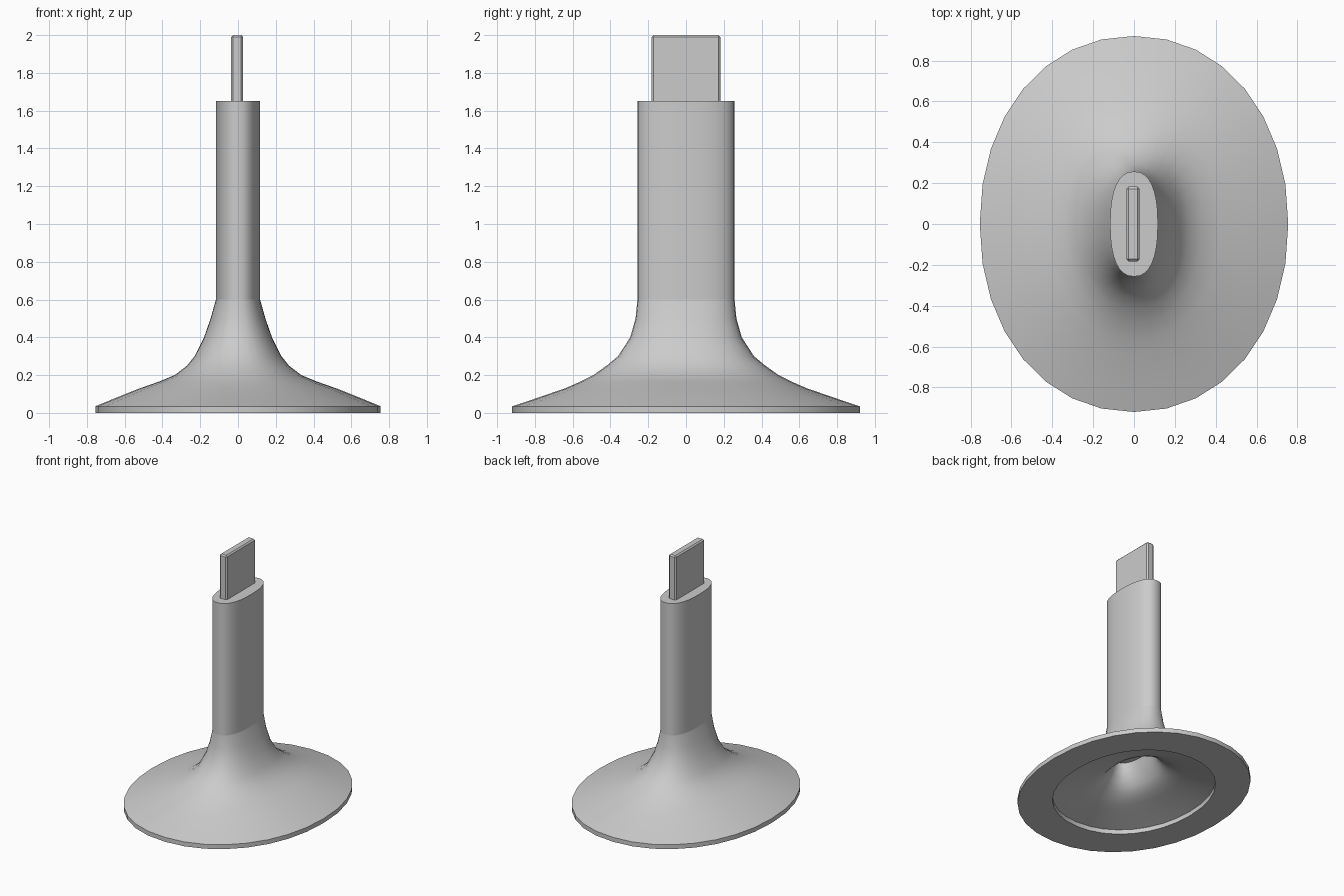
import bpy, bmesh, math

cube = bpy.data.objects.get("Cube")
if cube:
    bpy.data.objects.remove(cube, do_unlink=True)

gray = bpy.data.materials.new("plain gray")
gray.use_nodes = True
gray.diffuse_color = (0.6, 0.6, 0.6, 1)
gray.node_tree.nodes["Principled BSDF"].inputs["Base Color"].default_value = (0.6, 0.6, 0.6, 1)

SIDES = 32


def oval(bm, rx, ry, z, power):
    """Ring of vertices on a slightly squared oval."""
    ring = []
    for i in range(SIDES):
        a = math.tau * i / SIDES
        c, s = math.cos(a), math.sin(a)
        x = math.copysign(abs(c) ** (2 / power), c) * rx
        y = math.copysign(abs(s) ** (2 / power), s) * ry
        ring.append(bm.verts.new((x, y, z)))
    return ring


def finish(bm, name, angle=40):
    bmesh.ops.recalc_face_normals(bm, faces=bm.faces)
    mesh = bpy.data.meshes.new(name)
    bm.to_mesh(mesh)
    bm.free()
    mesh.materials.append(gray)
    obj = bpy.data.objects.new(name, mesh)
    bpy.context.collection.objects.link(obj)
    bpy.ops.object.select_all(action="DESELECT")
    bpy.context.view_layer.objects.active = obj
    obj.select_set(True)
    bpy.ops.object.shade_smooth_by_angle(angle=math.radians(angle))
    return obj


def loft(name, sections):
    """Skin a list of (rx, ry, z, power) ovals and cap both ends."""
    bm = bmesh.new()
    rings = [oval(bm, *s) for s in sections]
    for low, high in zip(rings, rings[1:]):
        for i in range(SIDES):
            j = (i + 1) % SIDES
            bm.faces.new((low[i], low[j], high[j], high[i]))
    for ring in (rings[0], rings[-1]):
        bm.faces.new(ring)
    return finish(bm, name)


# Flared foot: outer skin from the rim up to the column
RIM = 0.035
flare = [
    (0.755, 0.92, RIM), (0.67, 0.815, 0.07), (0.52, 0.64, 0.13),
    (0.42, 0.56, 0.165), (0.335, 0.49, 0.20), (0.27, 0.42, 0.25),
    (0.23, 0.36, 0.30), (0.18, 0.295, 0.40), (0.145, 0.267, 0.50),
    (0.117, 0.257, 0.60),
]
outer = [(rx, ry, z, 2.1 + 0.3 * (z - RIM) / 0.565) for rx, ry, z in flare]

# Hollow underside: a shrunken copy of the flare above a short lip
hollow = [(0.7 * rx, 0.7 * ry, RIM + (z - RIM) * 0.52, p) for rx, ry, z, p in outer]
lip = hollow[0][:2] + (0, 2.1)
loft("flared_foot", hollow[::-1] + [lip, (0.755, 0.92, 0, 2.1)] + outer)

# Oval column
loft("column", [(0.117, 0.257, 0.60, 2.4), (0.117, 0.257, 1.65, 2.4)])

# Flat tab on top with softened edges
bm = bmesh.new()
bmesh.ops.create_cube(bm, size=1)
for v in bm.verts:
    v.co.x = v.co.x * 0.064 - 0.005
    v.co.y *= 0.365
    v.co.z = 1.8 + v.co.z * 0.4
bmesh.ops.bevel(bm, geom=bm.edges[:], offset=0.01, segments=1, affect="EDGES")
finish(bm, "top_tab", 30)
